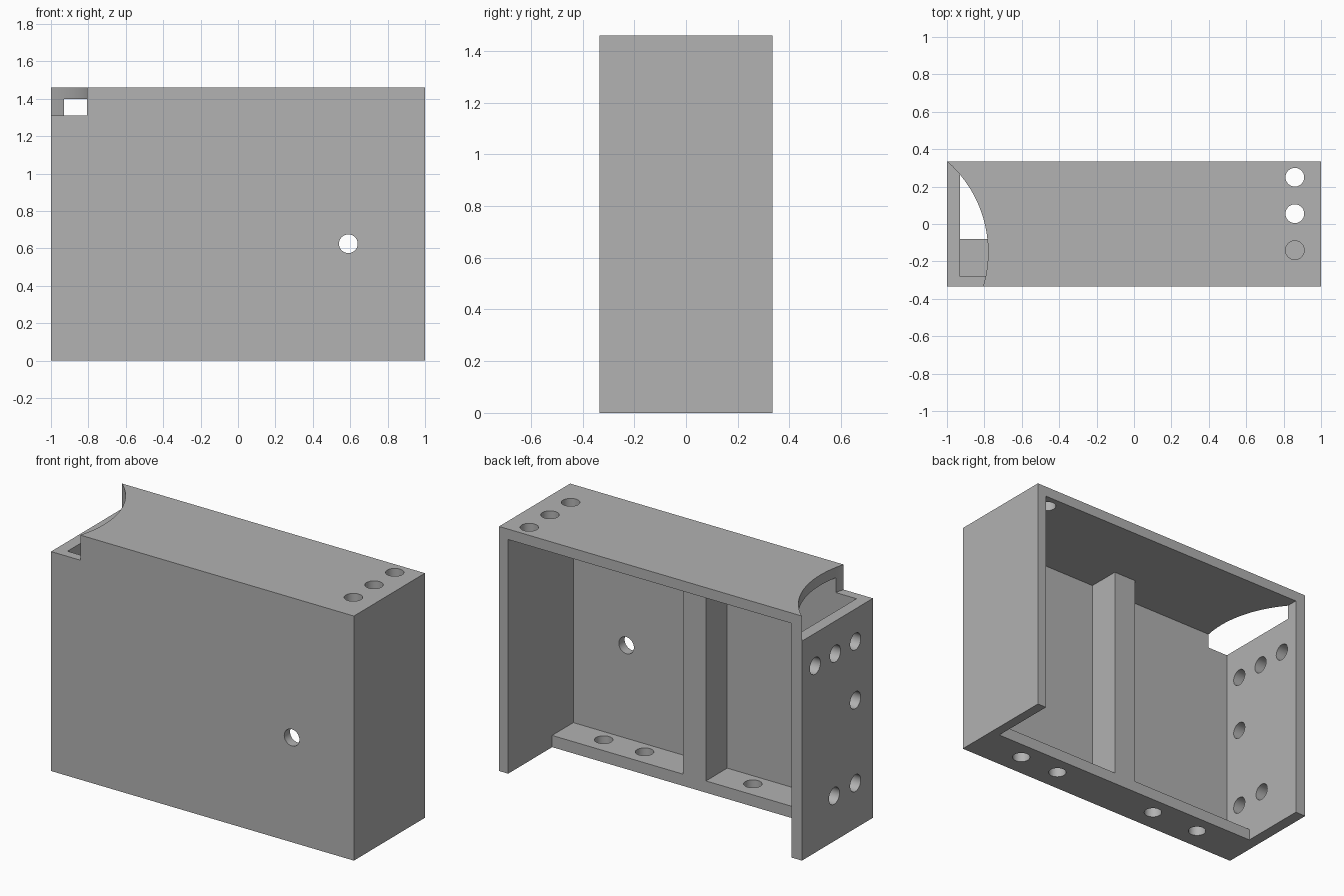
import bpy
from math import pi

cube = bpy.data.objects.get("Cube")
if cube:
    bpy.data.objects.remove(cube, do_unlink=True)

# One plain grey
grey = bpy.data.materials.new("plain_grey")
grey.use_nodes = True
colour = (0.445, 0.445, 0.445, 1)
grey.diffuse_color = colour
grey.node_tree.nodes["Principled BSDF"].inputs["Base Color"].default_value = colour

W, D, H = 1.0, 0.335, 1.46     # half width, half depth, height
LEFT, RIGHT = 0.94, -0.93      # inner faces of the side walls
FRONT, LEDGE = -0.28, -0.08    # inner face of front plate, back of ledge and rib
FLOOR, CEIL = 0.07, 1.398
RIB = 0.076
HOLE = 0.05


def box(name, lo, hi):
    size = [b - a for a, b in zip(lo, hi)]
    mid = [(a + b) / 2 for a, b in zip(lo, hi)]
    bpy.ops.mesh.primitive_cube_add(size=1, location=mid)
    ob = bpy.context.object
    ob.name = name
    ob.scale = size
    bpy.ops.object.transform_apply(location=True, rotation=False, scale=True)
    ob.data.materials.append(grey)
    return ob


def rod(name, centre, radius, depth, axis="z", sides=48):
    turn = {"x": (0, pi / 2, 0), "y": (pi / 2, 0, 0), "z": (0, 0, 0)}[axis]
    bpy.ops.mesh.primitive_cylinder_add(vertices=sides, radius=radius, depth=depth,
                                        location=centre, rotation=turn)
    ob = bpy.context.object
    ob.name = name
    ob.data.materials.append(grey)
    return ob


def cut(target, cutter):
    cutter.hide_render = True
    mod = target.modifiers.new("cut", "BOOLEAN")
    mod.operation = "DIFFERENCE"
    mod.solver = "EXACT"
    mod.object = cutter
    bpy.context.view_layer.objects.active = target
    bpy.ops.object.modifier_apply(modifier=mod.name)
    bpy.data.objects.remove(cutter, do_unlink=True)


housing = box("housing", (-W, -D, 0), (W, D, H))

# Open back, then the two bays either side of the rib
cut(housing, box("back_opening", (RIGHT, LEDGE, -0.2), (LEFT, D + 0.2, CEIL)))
cut(housing, box("right_bay", (RIGHT, FRONT, FLOOR), (-RIB, 0, CEIL)))
cut(housing, box("left_bay", (RIB, FRONT, FLOOR), (LEFT, 0, CEIL)))

# Curved notch in the top corner
notch_floor, notch_height = 1.31, 0.4
cut(housing, rod("corner_notch", (-1.425, -0.15, notch_floor + notch_height / 2),
                 0.645, notch_height, sides=128))

# Holes in the top, front, floor and right wall
for y in (0.25, 0.055, -0.14):
    cut(housing, rod("top_hole", (0.86, y, H), HOLE, 0.3))
cut(housing, rod("front_hole", (0.59, -D, 0.625), HOLE, 0.3, "y"))
for x in (0.68, 0.41, -0.305, -0.635):
    cut(housing, rod("floor_hole", (x, -0.195, 0), HOLE, 0.3))
side_holes = [(0.21, 1.115), (0.02, 1.115), (-0.17, 1.115),
              (-0.17, 0.765), (-0.17, 0.27), (0.03, 0.27)]
for y, z in side_holes:
    cut(housing, rod("side_hole", (-W, y, z), HOLE, 0.3, "x"))

# Smooth hole walls with sharp edges
housing.data.materials.clear()
housing.data.materials.append(grey)
for face in housing.data.polygons:
    face.material_index = 0
bpy.ops.object.select_all(action="DESELECT")
housing.select_set(True)
bpy.context.view_layer.objects.active = housing
bpy.ops.object.shade_smooth_by_angle(angle=pi / 6)
